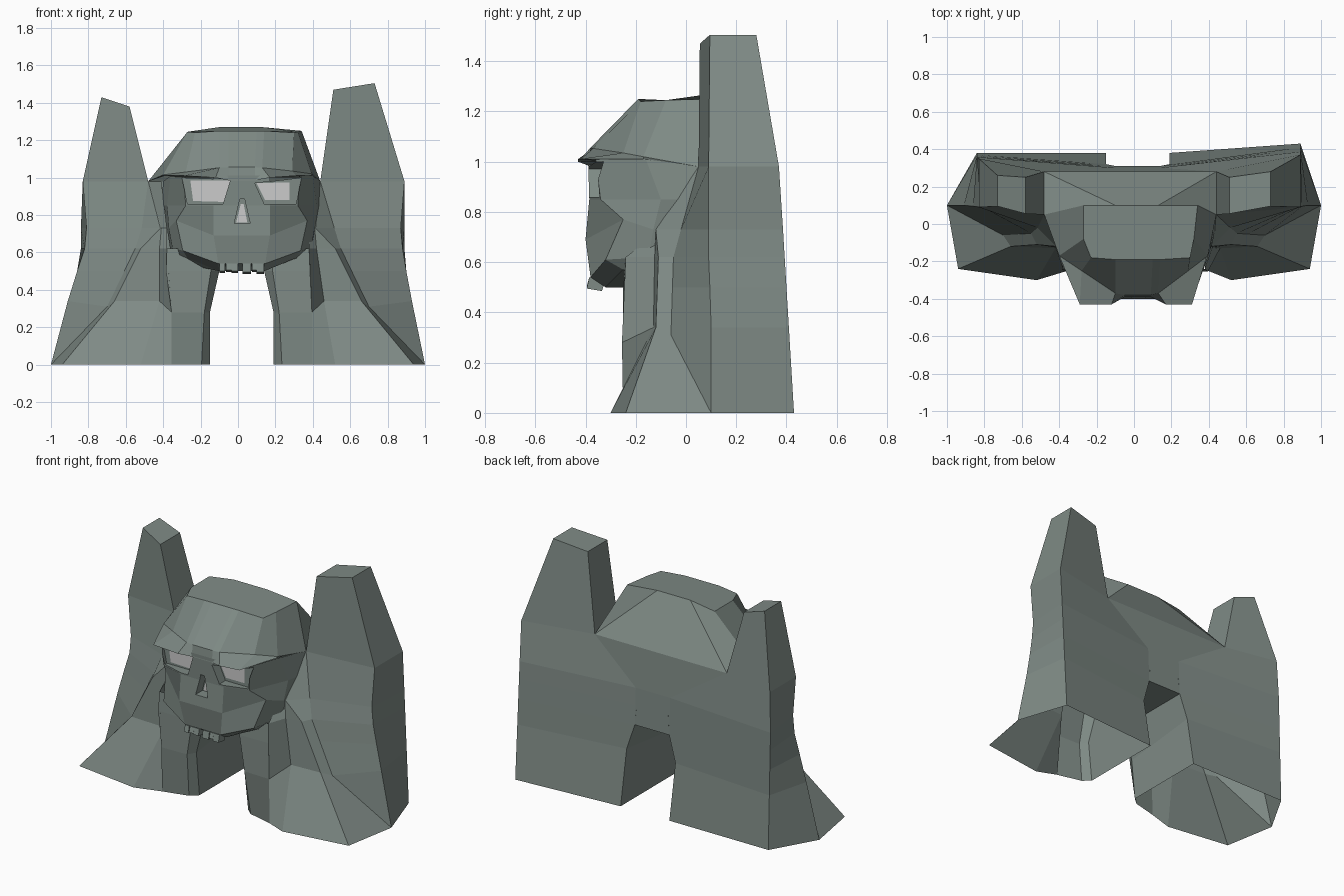
import bpy, bmesh

rock = bpy.data.materials.new("rock")
rock.diffuse_color = (0.21, 0.255, 0.235, 1)


def loft(name, rings, mat=rock, closed=True, caps=(True, True), flip=False):
    """Skin rings of equal length; open strips keep the given winding."""
    bm = bmesh.new()
    vs = [[bm.verts.new(p) for p in r] for r in rings]
    n = len(vs[0])
    for a, b in zip(vs, vs[1:]):
        for i in range(n if closed else n - 1):
            j = (i + 1) % n
            bm.faces.new((a[i], a[j], b[j], b[i]))
    if closed and caps[0]:
        bm.faces.new(vs[0][::-1])
    if closed and caps[1]:
        bm.faces.new(vs[-1])
    bmesh.ops.remove_doubles(bm, verts=bm.verts, dist=0.0005)
    if closed:
        bmesh.ops.recalc_face_normals(bm, faces=bm.faces)
    elif flip:
        bmesh.ops.reverse_faces(bm, faces=bm.faces)
    me = bpy.data.meshes.new(name)
    bm.to_mesh(me)
    bm.free()
    ob = bpy.data.objects.new(name, me)
    bpy.context.collection.objects.link(ob)
    if mat:
        me.materials.append(mat)
    return ob


def level(z, s, pts):
    return [(s * x, y, z) for x, y in pts]


def prism(name, outline, y0, y1, mat=rock):
    return loft(name, [[(x, y, z) for x, z in outline] for y in (y0, y1)], mat)


# Flanks: open-bottomed shell of cliff, spire, sloping foot and gate column
sides = [
    ("right", 1, 0.19, 0.14, 0.89, (0.43, 0.37), (0.94, 0.88, 0.87, 0.89), 0.44, (0.51, 1.47, 0.73, 1.505)),
    ("left", -1, 0.15, 0.10, 0.84, (0.38, 0.35), (0.92, 0.84, 0.81, 0.83), 0.48, (0.58, 1.38, 0.73, 1.43)),
]
for side, s, g0, g1, bx, (b0, b1), o, inn, (tx0, tz0, tx1, tz1) in sides:
    by = lambda z: b0 + (b1 - b0) * z
    shell = dict(closed=False, flip=s < 0)
    ridge = (s * 0.70, -0.06, 0.31)
    cliff = [
        level(0, s, [(1, 0.1), (1, 0.1), (bx, b0), (g0, 0.38)]),
        level(0.34, s, [(0, 0), (o[0] - 0.01, 0.1), (bx, by(0.34)), (g0, 0.32)]),
        level(0.5, s, [(0.608, -0.054), (o[1] + 0.02, 0.095), (bx, by(0.5)), (g1, 0.31)]),
        level(0.62, s, [(0.55, -0.05), (o[2] + 0.01, 0.09), (bx, by(0.62)), (g1, 0.305)]),
        level(0.73, s, [(0.515, -0.02), (o[2], 0.09), (bx, by(0.73)), (g1, 0.30)]),
        level(0.98, s, [(inn, 0.05), (o[3], 0.09), (o[3], b1), (inn, 0.28)]),
    ]
    cliff[1][0] = ridge
    loft(side + "_cliff", cliff, **shell)
    loft(side + "_spire", [
        level(0.98, s, [(inn, 0.05), (o[3], 0.09), (o[3], b1), (inn, 0.28)]),
        [(s * tx0, 0.055, tz0), (s * tx1, 0.095, tz1), (s * tx1, b1 - 0.09, tz1), (s * tx0, 0.25, tz0)],
    ], caps=(False, True))
    c = g0 + 0.205
    foot = [
        level(0, s, [(c, -0.25), (0.52, -0.30), (0.94, -0.24), (1, 0.1)]),
        level(0.34, s, [(c, -0.25), (g0 + 0.27, -0.13), (0.66, -0.12), (0.68, -0.06)]),
        level(0.62, s, [(0.38, -0.24), (0.42, -0.125), (0.52, -0.11), (0.55, -0.05)]),
        level(0.73, s, [(0.38, -0.10), (0.41, -0.12), (0.415, -0.12), (0.515, -0.02)]),
        level(0.98, s, [(inn - 0.07, 0.09), (inn, 0.05), (inn, 0.05), (inn, 0.05)]),
    ]
    foot[1][0] = (s * c, -0.255, 0.28)
    foot[1][3] = ridge
    loft(side + "_foot", foot, **shell)
    column = [
        level(0, s, [(g0, 0.38), (g0, -0.17), (g0 + 0.045, -0.21), (c, -0.25)]),
        level(0.28, s, [(g0, 0.335), (g0, -0.2), (g0 + 0.03, -0.25), (c, -0.255)]),
        level(0.50, s, [(g1, 0.31), (g1, -0.19), (g1 + 0.045, -0.25), (0.385, -0.245)]),
        level(0.62, s, [(g1 - 0.01, 0.306), (g1 - 0.01, -0.19), (g1 + 0.04, -0.24), (0.38, -0.24)]),
    ]
    column[1][0] = (s * g0, 0.32, 0.34)
    loft(side + "_gate_column", column, **shell)

# Gate roof and the wall above it at the back
loft("gate_roof", [[(x, y, 0.50) for x in (0.15, -0.11)] for y in (-0.1, 0.31)], closed=False)
loft("back_wall", [[(0.14, .31, .50), (-.10, .31, .50)], [(0.14, .305, .62), (-.10, .305, .62)],
                   [(0.14, .30, .73), (-.10, .30, .73)], [(0.44, .28, .98), (-.48, .28, .98)]], closed=False)

# Face: half rings mirrored about the face centre line
C = 0.02
halves = [
    [(0.12, -0.32, 0.50), (0.29, -0.25, 0.57), (0.36, -0.12, 0.55), (0.36, -0.06, 0.50)],
    [(0.125, -0.38, 0.54), (0.315, -0.32, 0.61), (0.37, -0.15, 0.62), (0.38, 0.06, 0.60)],
    [(0.15, -0.40, 0.69), (0.35, -0.25, 0.77), (0.39, -0.13, 0.73), (0.40, 0.06, 0.73)],
    [(0.15, -0.385, 0.85), (0.30, -0.34, 0.85), (0.40, -0.10, 0.85), (0.43, 0.06, 0.85)],
    [(0.15, -0.39, 1.01), (0.31, -0.36, 1.01), (0.38, -0.16, 1.01), (0.42, 0.06, 0.98)],
]
face = loft("face", [[(C - x, y, z) for x, y, z in reversed(h)] + [(C + x, y, z) for x, y, z in h] for h in halves])

# Eye and nose hollows with pale panes at the back
holes = {
    "left_eye": [(C - x, z) for x, z in [(0.32, 1.0), (0.29, 0.86), (0.10, 0.86), (0.06, 0.99)]],
    "right_eye": [(C + x, z) for x, z in [(0.32, 1.0), (0.29, 0.86), (0.12, 0.86), (0.07, 0.97)]],
    "nose": [(-0.02, 0.755), (0.065, 0.755), (0.035, 0.885), (0.01, 0.885)],
}
panes = {
    "left_eye": [(-0.255, 0.985), (-0.24, 0.875), (-0.075, 0.87), (-0.04, 0.985)],
    "right_eye": [(0.10, 0.97), (0.145, 0.88), (0.275, 0.88), (0.275, 0.975)],
    "nose": [(-0.01, 0.76), (0.05, 0.76), (0.03, 0.86), (0.015, 0.86)],
}
for name, outline in holes.items():
    cutter = prism(name + "_cutter", outline, -0.6, -0.325)
    cutter.hide_render = True
    mod = face.modifiers.new("cut", "BOOLEAN")
    mod.object = cutter
    mod.solver = "EXACT"
    bpy.context.view_layer.objects.active = face
    bpy.ops.object.modifier_apply(modifier=mod.name)
    bpy.data.objects.remove(cutter)
    loft(name + "_pane", [[(x, -0.328, z) for x, z in panes[name]],
                          [(x, -0.326, z) for x, z in panes[name]]], None)

# Open the face shell at its hidden top and back
bm = bmesh.new()
bm.from_mesh(face.data)
hidden = [f for f in bm.faces if all(v.co.z > 0.975 for v in f.verts)
          or all(v.co.y > -0.07 for v in f.verts)]
bmesh.ops.delete(bm, geom=hidden, context="FACES")
bm.to_mesh(face.data)
bm.free()

# Skull cap: brow underside, brow tips, brow crease, crown
tips = [(-.48, .05, .98), (-.39, -.17, 1.01), (-.29, -.43, 1.01), (-.12, -.43, 1.0), (-.05, -.39, .985),
        (.09, -.39, .985), (.17, -.43, 1.0), (.31, -.43, 1.01), (.39, -.17, 1.01), (.44, .05, .98),
        (.44, .28, .98), (-.48, .28, .98)]
under = list(tips)
under[2:8] = [(x, -.30, 1.0) for x, y, z in tips[2:8]]
crease = list(tips)
crease[1:9] = [(-.40, -.17, 1.015), (-.28, -.25, 1.03), (-.10, -.37, 1.053), (-.05, -.38, 1.056),
               (.09, -.38, 1.056), (.13, -.37, 1.053), (.29, -.25, 1.035), (.395, -.17, 1.02)]
crown = [(-.27, .1, 1.245), (-.27, -.08, 1.245), (-.23, -.18, 1.24), (-.10, -.19, 1.25), (-.05, -.19, 1.25),
         (.10, -.19, 1.25), (.14, -.19, 1.25), (.30, -.18, 1.24), (.32, -.08, 1.245), (.34, .1, 1.25),
         (.13, .1, 1.27), (-.10, .1, 1.27)]
loft("skull_cap", [under, tips, crease, crown], caps=(False, True))

# Teeth
for i, (x0, x1, z) in enumerate([(-.10, -.07, .49), (-.065, -.035, .495), (-.035, 0, .49),
                                 (.025, .07, .485), (.075, .10, .495), (.10, .14, .485)]):
    loft(f"tooth_{i + 1}", [
        [(x0, -.395, z + .01), (x1, -.395, z + .01), (x1, -.335, z), (x0, -.335, z)],
        [(x0, -.385, .54), (x1, -.385, .54), (x1, -.32, .53), (x0, -.32, .53)],
    ])
